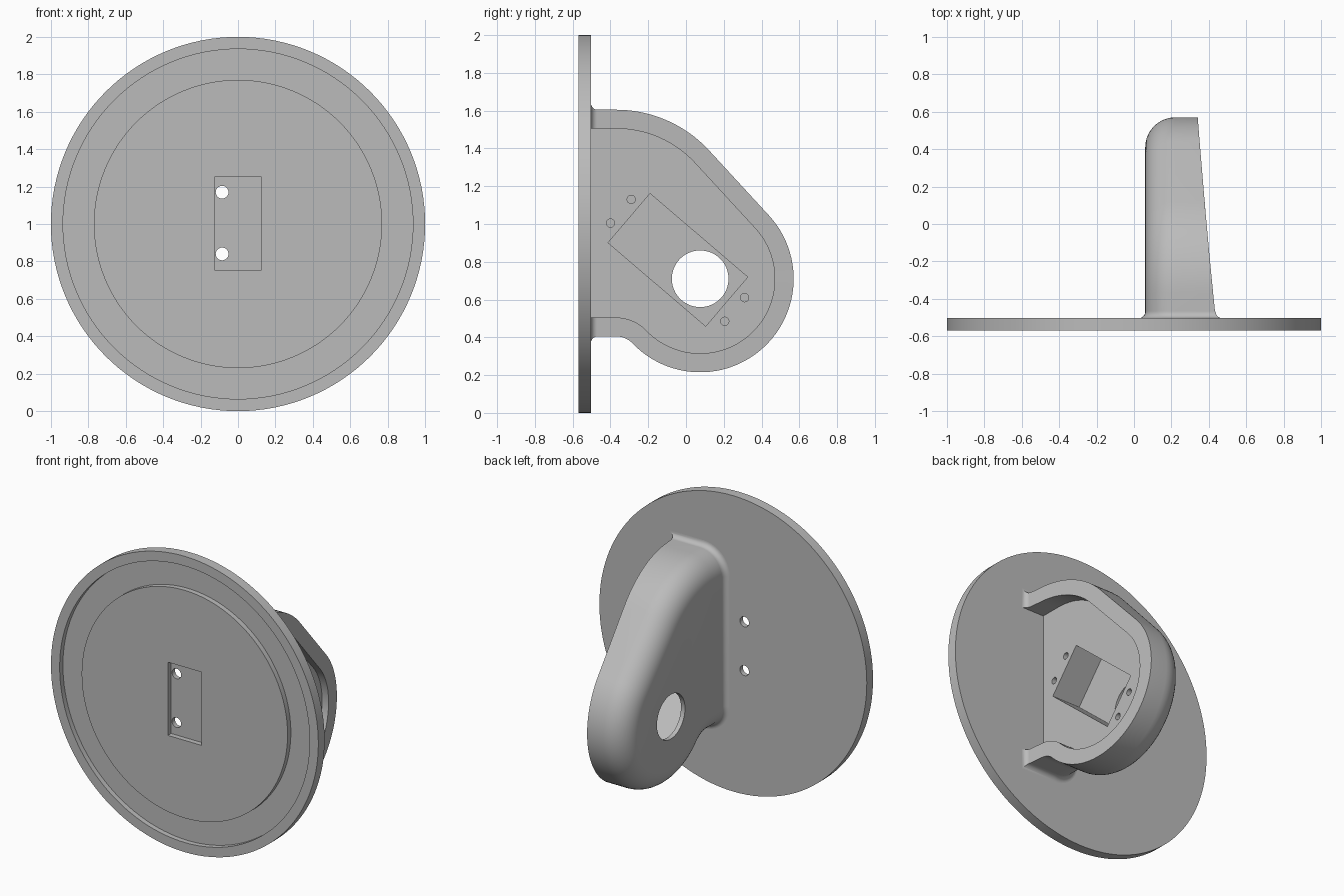
import bpy, bmesh
from math import sin, cos, pi, radians, atan2, hypot
from mathutils import Matrix, Vector

old = bpy.data.objects.get("Cube")
if old:
    bpy.data.objects.remove(old, do_unlink=True)

grey = bpy.data.materials.new("plain grey")
grey.use_nodes = True
grey.diffuse_color = (0.5, 0.5, 0.5, 1)
grey.node_tree.nodes["Principled BSDF"].inputs["Base Color"].default_value = (0.5, 0.5, 0.5, 1)

BACK = -0.503       # rear face of the plate
FRONT = -0.57       # front face of the plate
GROOVE = -0.535     # bottom of the front recesses


def finish(name, bm):
    bmesh.ops.recalc_face_normals(bm, faces=bm.faces)
    mesh = bpy.data.meshes.new(name)
    bm.to_mesh(mesh)
    bm.free()
    mesh.materials.append(grey)
    obj = bpy.data.objects.new(name, mesh)
    bpy.context.collection.objects.link(obj)
    return obj


def loft(name, rings, closed, caps=True):
    """Skin a stack of rings; open rings get one end face along their tips."""
    bm = bmesh.new()
    vs = [[bm.verts.new(p) for p in ring] for ring in rings]
    n = len(vs[0])
    for a, b in zip(vs, vs[1:]):
        for i in range(n if closed else n - 1):
            j = (i + 1) % n
            bm.faces.new((a[i], a[j], b[j], b[i]))
    if caps:
        bm.faces.new(vs[0])
        bm.faces.new(vs[-1])
    if not closed:
        bm.faces.new([r[0] for r in vs] + [r[-1] for r in reversed(vs)])
    return finish(name, bm)


def box_cutter(centre, size, tilt=0):
    bm = bmesh.new()
    m = Matrix.Translation(centre) @ Matrix.Rotation(tilt, 4, 'X') @ Matrix.Diagonal((*size, 1))
    bmesh.ops.create_cube(bm, size=1, matrix=m)
    return finish("cutter", bm)


def round_cutter(centre, radius, depth, axis, sides=48):
    bm = bmesh.new()
    turn = Vector((0, 0, 1)).rotation_difference(Vector(axis)).to_matrix().to_4x4()
    bmesh.ops.create_cone(bm, cap_ends=True, segments=sides, radius1=radius, radius2=radius,
                          depth=depth, matrix=Matrix.Translation(centre) @ turn)
    return finish("cutter", bm)


def select(obj):
    bpy.ops.object.select_all(action='DESELECT')
    obj.select_set(True)
    bpy.context.view_layer.objects.active = obj


def cut(obj, cutters):
    select(obj)
    for c in cutters:
        mod = obj.modifiers.new("cut", 'BOOLEAN')
        mod.operation = 'DIFFERENCE'
        mod.solver = 'EXACT'
        mod.object = c
        bpy.ops.object.modifier_apply(modifier=mod.name)
        bpy.data.objects.remove(c, do_unlink=True)


def smooth(obj):
    select(obj)
    bpy.ops.object.shade_smooth_by_angle(angle=radians(30))


def arc(cx, cy, r, a0, a1, n):
    return [(cx + r * cos(a0 + (a1 - a0) * i / n), cy + r * sin(a0 + (a1 - a0) * i / n))
            for i in range(n + 1)]


# Round mounting plate with a ring groove in its front
def circle(r, y):
    return [(x, y, z) for x, z in arc(0, 1, r, 0, 2 * pi, 128)[:-1]]


plate = loft("mounting_plate", [circle(1, BACK), circle(1, FRONT), circle(0.935, FRONT),
                                circle(0.935, GROOVE), circle(0.77, GROOVE), circle(0.77, FRONT)], True)
cut(plate, [box_cutter((0, GROOVE - 0.1, 1.003), (0.25, 0.2, 0.495))] +
    [round_cutter((-0.085, -0.53, z), 0.034, 0.4, (0, 1, 0)) for z in (0.84, 1.17)])
smooth(plate)

# Side outline of the housing, moved inwards by d
HUB = (0.075, 0.71)
HUB_R, TOP, LOW, BEND = 0.495, 1.605, 0.405, -0.37
SLOPE = atan2(0.677, 0.736)
TOP_R, FOOT_R = 0.67, 0.121


def outline(d):
    fx, fz = BEND, LOW - FOOT_R
    meet = atan2(fz - HUB[1], fx - HUB[0])
    pts = [(-0.51, TOP - d)]
    pts += arc(BEND, TOP - TOP_R, TOP_R - d, pi / 2, SLOPE, 16)
    pts += arc(*HUB, HUB_R - d, SLOPE, meet, 48)
    pts += arc(fx, fz, FOOT_R + d, meet + pi, pi / 2, 10)[1:]
    return pts + [(-0.51, LOW + d)]


def layer(d, x):
    return [(x(y) if callable(x) else x, y, z) for y, z in outline(d)]


def rim(y):
    return 0.388 - 0.09 * y + 0.012 * y * y


# Housing: rounded closed side, tapering rim, sunken floor
WALL_X, ROUND, FLOOR_X = 0.06, 0.16, 0.30
steps = [pi / 2 * i / 10 for i in range(11)]
layers = [layer(ROUND * (1 - sin(t)), WALL_X + ROUND * (1 - cos(t))) for t in steps]
layers += [layer(0, rim), layer(0.1, rim), layer(0.1, FLOOR_X)]
housing = loft("housing", layers, False)

# Tilted pocket, shaft hole and four blind screw holes
tilt = atan2(-0.44, 0.515)
screws = [(-0.29, 1.13), (-0.40, 1.005), (0.31, 0.61), (0.205, 0.485)]
cut(housing, [box_cutter((0.29, -0.043, 0.81), (0.40, 0.68, 0.342), tilt),
              round_cutter((0.1, *HUB), 0.15, 0.3, (1, 0, 0), 64)] +
    [round_cutter((0.3, y, z), 0.022, 0.3, (1, 0, 0), 24) for y, z in screws])
smooth(housing)

# Small fillet where the housing meets the plate
FIL = 0.035


def foot_ring(o, y):
    end = rim(BACK) + o
    cx, r = WALL_X + ROUND, ROUND + o
    pts = [(0.25, TOP - 0.1), (end, TOP - 0.1), (end, TOP + o)]
    pts += arc(cx, TOP - ROUND, r, pi / 2, pi, 10)
    pts += arc(cx, LOW + ROUND, r, pi, 1.5 * pi, 10)
    pts += [(end, LOW - o), (end, LOW + 0.1), (0.25, LOW + 0.1)]
    return [(x, y, z) for x, z in pts]


fillet = loft("housing_fillet", [foot_ring(FIL * (1 - sin(t)), BACK + FIL * (1 - cos(t)))
                                 for t in steps], True, caps=False)
smooth(fillet)
